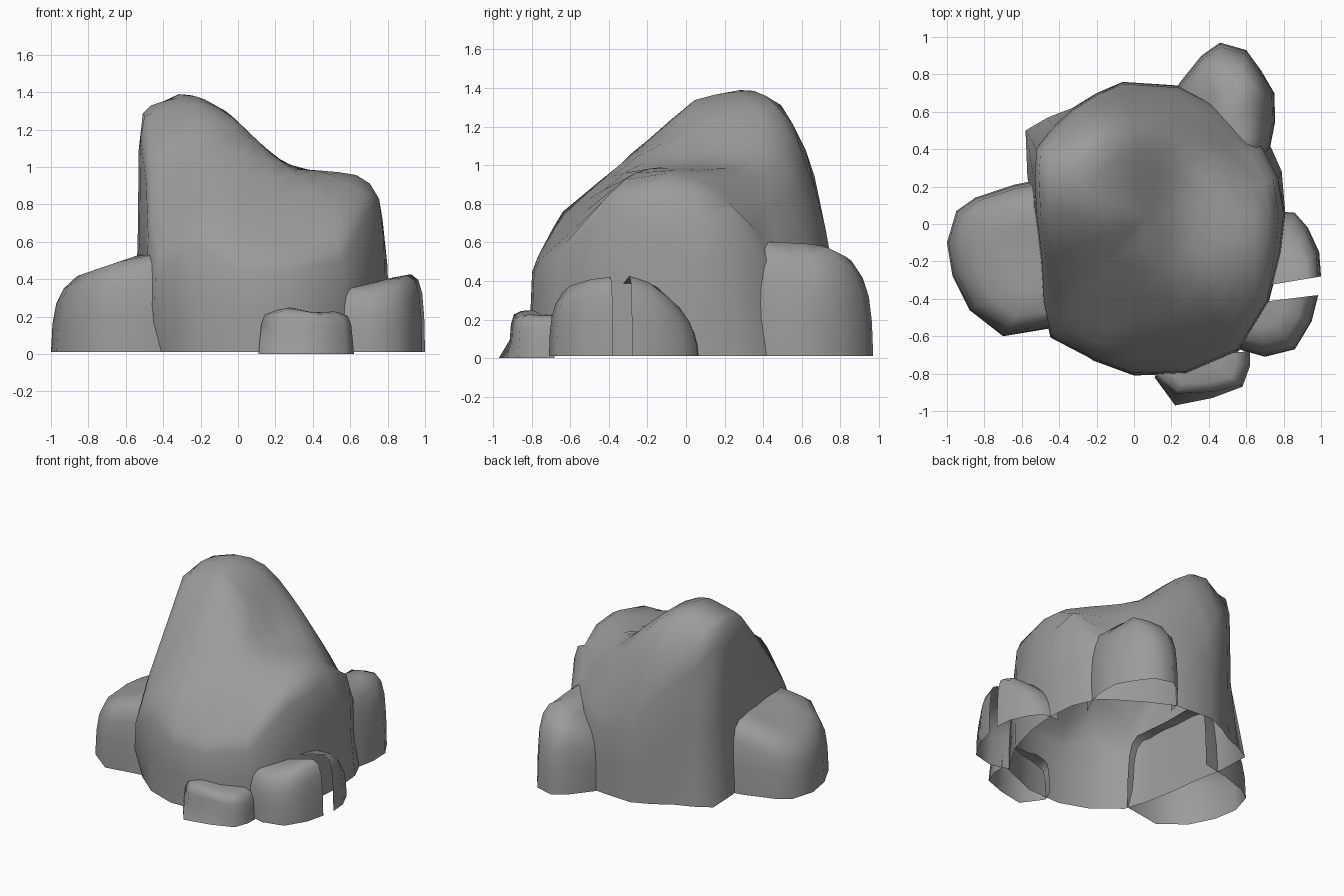
import bpy
import bmesh
from math import radians

cube = bpy.data.objects.get("Cube")
if cube:
    bpy.data.objects.remove(cube)

stone = bpy.data.materials.new("grey stone")
stone.use_nodes = True
GREY = (0.33, 0.33, 0.33, 1)
stone.diffuse_color = GREY
stone.node_tree.nodes["Principled BSDF"].inputs["Base Color"].default_value = GREY


def along(curve, t):
    """Height on a polyline of (position, height) points."""
    if t <= curve[0][0]:
        return curve[0][1]
    for (a, ha), (b, hb) in zip(curve, curve[1:]):
        if t <= b:
            return ha + (hb - ha) * (t - a) / (b - a)
    return curve[-1][1]


def soft_min(a, b, k):
    h = max(k - abs(a - b), 0) / k
    return min(a, b) - h * h * k / 4


def shell(name, outline, centre, rings, height, feet={}, base=0.01, closed=False):
    """Open-bottomed rock: rings shrinking to the centre; feet moves ground points."""
    bm = bmesh.new()
    cx, cy = centre
    loops = []
    for scale, rise in rings:
        loop = []
        for i, (px, py) in enumerate(outline):
            if rise == 0:
                px, py = feet.get(i, (px, py))
            x, y = cx + (px - cx) * scale, cy + (py - cy) * scale
            loop.append(bm.verts.new((x, y, base + (height(x, y) - base) * rise)))
        loops.append(loop)
    top = bm.verts.new((cx, cy, height(cx, cy)))
    count = len(outline)
    for i in range(count if closed else count - 1):
        j = (i + 1) % count
        for low, high in zip(loops, loops[1:]):
            bm.faces.new((low[i], low[j], high[j], high[i]))
        bm.faces.new((loops[-1][i], loops[-1][j], top))
    mesh = bpy.data.meshes.new(name)
    bm.to_mesh(mesh)
    bm.free()
    mesh.materials.append(stone)
    obj = bpy.data.objects.new(name, mesh)
    bpy.context.collection.objects.link(obj)
    bpy.ops.object.select_all(action="DESELECT")
    obj.select_set(True)
    bpy.context.view_layer.objects.active = obj
    bpy.ops.object.shade_smooth_by_angle(angle=radians(60))


# Main rock: a peak at the back and a lower shoulder at the side
across = [(-.55, 1.0), (-.52, 1.27), (-.48, 1.33), (-.3, 1.43), (-.05, 1.29), (.2, 1.05),
          (.3, .99), (.45, .98), (.67, .97), (.76, .82), (.81, .42)]
left_depth = [(-.62, .34), (-.45, .62), (-.16, 1.03), (-.05, 1.24), (.23, 1.36),
              (.4, 1.32), (.5, 1.05), (.64, .75)]
peak_depth = [(-.8, .48), (-.65, .75), (-.45, .92), (-.2, 1.13), (.05, 1.35),
              (.3, 1.44), (.48, 1.37), (.6, 1.15), (.68, .9), (.76, .55)]
right_depth = [(-.7, .45), (-.6, .6), (-.47, .79), (-.3, .93), (-.2, .98), (0, .97),
               (.1, .91), (.2, .83), (.3, .72), (.4, .57), (.5, .42), (.7, .2)]


def main_roof(x, y):
    mid = along(peak_depth, y)
    if x < -.2:
        t, side = min((-.2 - x) / .3, 1), along(left_depth, y)
    else:
        t, side = min((x + .2) / .85, 1) ** 1.4, along(right_depth, y)
    return soft_min(along(across, x), mid + (side - mid) * t, .08)


main_outline = [(.81, .05), (.78, .25), (.69, .42), (.58, .52), (.42, .65), (.24, .74),
                (.09, .75), (-.06, .76), (-.2, .7), (-.33, .62), (-.44, .52), (-.53, .41),
                (-.54, .25), (-.53, .05), (-.5, -.2), (-.49, -.42), (-.45, -.61),
                (-.22, -.73), (0, -.81), (.28, -.8), (.56, -.68), (.72, -.42), (.79, -.15)]
main_feet = {1: (.79, .28), 2: (.71, .46), 3: (.6, .54), 10: (-.46, .57), 11: (-.58, .5),
             12: (-.57, .25), 15: (-.46, -.4), 16: (-.4, -.58)}
main_rings = [(1, 0), (.995, .5), (.985, .93), (.95, 1), (.88, 1), (.78, 1),
              (.65, 1), (.5, 1), (.35, 1), (.18, 1)]
shell("main_rock", main_outline, (.08, .04), main_rings, main_roof, main_feet, closed=True)

# Boulders around the foot, open where they sink into the main rock
boulder_rings = [(1, 0), (.985, .45), (.95, .75), (.88, .92), (.75, 1), (.45, 1)]

left_outline = [(-.44, .25), (-.64, .21), (-.85, .14), (-.95, .07), (-1, -.1),
                (-.97, -.28), (-.88, -.46), (-.7, -.6), (-.4, -.55)]
shell("left_boulder", left_outline, (-.44, -.17), boulder_rings,
      lambda x, y: along([(-.98, .35), (-.88, .41), (-.75, .455), (-.5, .54)], x))

back_outline = [(.66, .28), (.73, .42), (.755, .55), (.75, .7), (.68, .82), (.6, .93),
                (.46, .97), (.36, .9), (.24, .75), (.22, .66)]
shell("back_boulder", back_outline, (.49, .52), boulder_rings,
      lambda x, y: soft_min(along([(.24, .35), (.4, .52), (.55, .61), (.64, .61),
                                   (.75, .38)], x),
                            along([(.4, .62), (.7, .59), (.84, .52), (.97, .4)], y), .04))

front_outline = [(.62, -.68), (.62, -.76), (.58, -.87), (.42, -.91), (.21, -.92),
                 (.11, -.82), (.15, -.72)]
front_rings = [(1, 0), (.97, .4), (.94, .75), (.87, .95), (.7, 1), (.35, 1)]
shell("front_boulder", front_outline, (.37, -.7), front_rings,
      lambda x, y: along([(.15, .22), (.28, .25), (.4, .22), (.5, .23), (.6, .21)], x),
      {3: (.42, -.93), 4: (.22, -.97)}, base=0)


# Split boulder: two halves with a wedge-shaped crack between them
def split_height(x, y):
    return soft_min(along([(.55, .34), (.75, .39), (.95, .44)], x),
                    along([(-.72, .26), (-.6, .38), (-.45, .43), (-.28, .44),
                           (-.15, .37), (0, .23), (.06, .14)], y), .04)


rear_outline = [(1, -.28), (.99, -.15), (.93, -.02), (.86, .06), (.74, .07)]
shell("split_boulder_rear", rear_outline, (.7, -.33), boulder_rings, split_height)

fore_outline = [(.56, -.67), (.7, -.71), (.86, -.67), (.95, -.52), (.985, -.38)]
shell("split_boulder_fore", fore_outline, (.66, -.42), boulder_rings, split_height)
